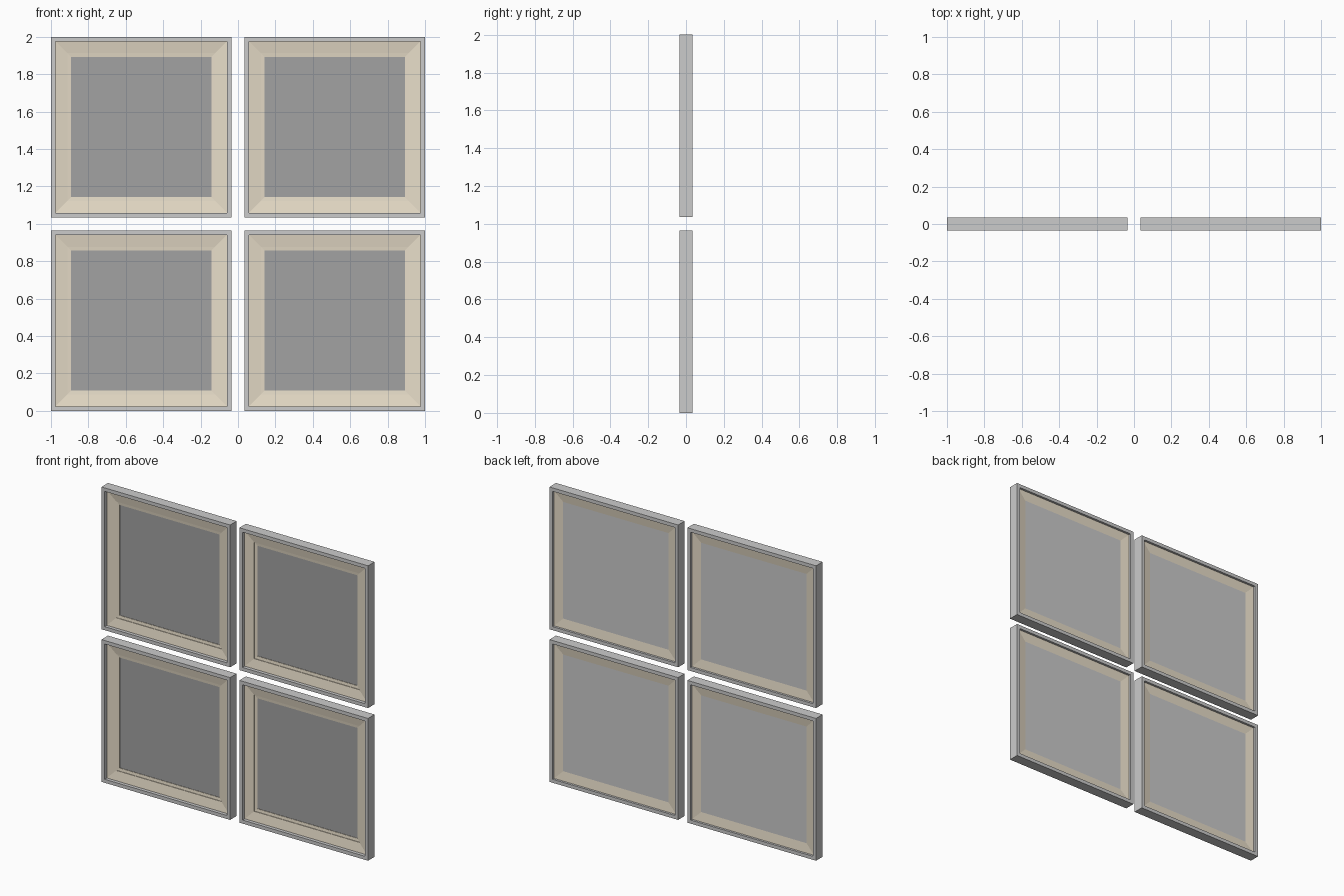
import bpy, bmesh

if "Cube" in bpy.data.objects:
    bpy.data.objects.remove(bpy.data.objects["Cube"])

SIZE = 0.965      # outer side of one window pane unit
HALF = 0.035      # half depth of the frame


def material(name, rgb):
    m = bpy.data.materials.new(name)
    m.diffuse_color = (*rgb, 1)
    m.use_nodes = True
    m.node_tree.nodes["Principled BSDF"].inputs["Base Color"].default_value = m.diffuse_color
    return m


TAN = material("tan_trim", (0.80, 0.72, 0.58))
DARK = material("dark_pane", (0.36, 0.36, 0.36))


def finish(bm, name, mat=None):
    mesh = bpy.data.meshes.new(name)
    bm.to_mesh(mesh)
    bm.free()
    ob = bpy.data.objects.new(name, mesh)
    bpy.context.collection.objects.link(ob)
    if mat:
        mesh.materials.append(mat)
    return ob


def square(bm, cx, cz, inset, y):
    h = SIZE / 2 - inset
    return [bm.verts.new((cx + sx * h, y, cz + sz * h))
            for sx, sz in ((-1, -1), (1, -1), (1, 1), (-1, 1))]


def mitred_ring(name, cx, cz, profile, mat=None):
    # sweep a closed (inset, y) profile around a square with mitred corners
    bm = bmesh.new()
    loops = [square(bm, cx, cz, i, y) for i, y in profile]
    for k, a in enumerate(loops):
        b = loops[(k + 1) % len(loops)]
        for j in range(4):
            n = (j + 1) % 4
            bm.faces.new((a[j], a[n], b[n], b[j]))
    bmesh.ops.recalc_face_normals(bm, faces=bm.faces)
    return finish(bm, name, mat)


def pane(name, cx, cz, inset, y, back=False, mat=None):
    bm = bmesh.new()
    v = square(bm, cx, cz, inset, y)
    bm.faces.new(v[::-1] if back else v)
    return finish(bm, name, mat)


FRAME = [(0, -HALF), (0.024, -HALF), (0.024, HALF), (0, HALF)]
TRIM = [(0.024, -0.012), (0.088, -0.002), (0.088, 0.002), (0.108, 0.004),
        (0.108, 0.010), (0.088, 0.012), (0.024, 0.020)]

centre = 1 - SIZE / 2
for row, cz in (("lower", SIZE / 2), ("upper", 2 - SIZE / 2)):
    for col, cx in (("left", -centre), ("right", centre)):
        tag = f"{row}_{col}"
        # outer grey frame
        mitred_ring(f"outer_frame_{tag}", cx, cz, FRAME)
        # sloped inner trim with stepped front lip
        mitred_ring(f"inner_trim_{tag}", cx, cz, TRIM, TAN)
        # dark front pane and grey backing
        pane(f"front_pane_{tag}", cx, cz, 0.10, 0.007, mat=DARK)
        pane(f"back_panel_{tag}", cx, cz, 0.087, 0.0125, back=True)
